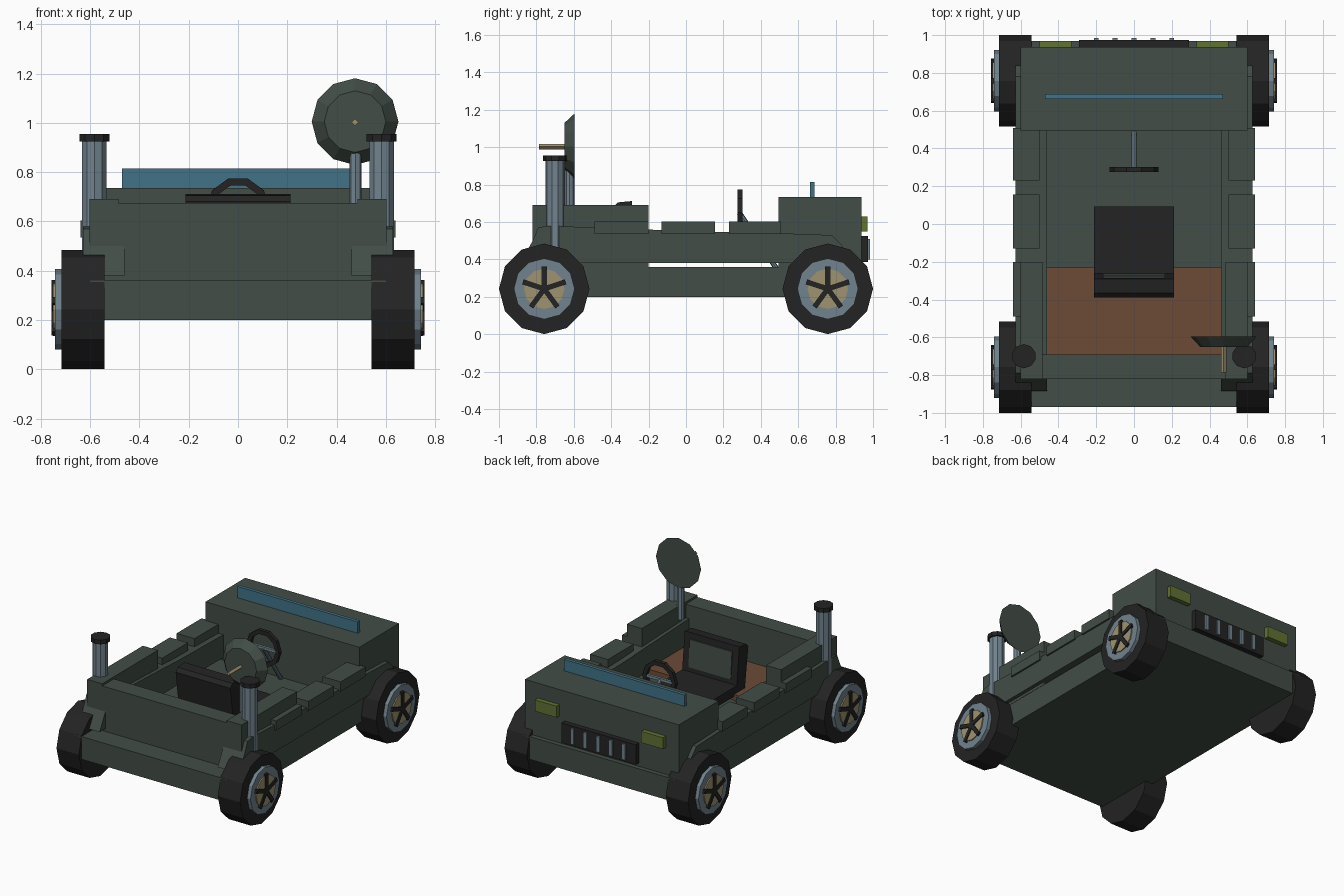
import bpy, bmesh, math
from mathutils import Vector, Matrix

if "Cube" in bpy.data.objects:
    bpy.data.objects.remove(bpy.data.objects["Cube"])


def material(name, rgb):
    m = bpy.data.materials.new(name)
    m.diffuse_color = (*rgb, 1)
    m.use_nodes = True
    m.node_tree.nodes["Principled BSDF"].inputs["Base Color"].default_value = m.diffuse_color
    return m


GREEN = material("dark green paint", (0.054, 0.074, 0.061))
BLACK = material("black rubber", (0.017, 0.017, 0.017))
BROWN = material("brown floor", (0.150, 0.070, 0.038))
BLUE = material("blue glass", (0.054, 0.170, 0.245))
STEEL = material("steel grey", (0.165, 0.225, 0.268))
TAN = material("tan metal", (0.345, 0.290, 0.160))
LIME = material("lime lamp", (0.120, 0.168, 0.032))


def finish(name, bm, mat):
    bmesh.ops.recalc_face_normals(bm, faces=bm.faces)
    me = bpy.data.meshes.new(name)
    bm.to_mesh(me)
    bm.free()
    me.materials.append(mat)
    ob = bpy.data.objects.new(name, me)
    bpy.context.collection.objects.link(ob)
    return ob


def add_box(bm, lo, hi, rot=Matrix()):
    lo, hi = Vector(lo), Vector(hi)
    mat = rot @ Matrix.Translation((lo + hi) / 2) @ Matrix.Diagonal((*(hi - lo), 1))
    bmesh.ops.create_cube(bm, size=1, matrix=mat)


def box(name, mat, x, y, z):
    bm = bmesh.new()
    add_box(bm, (x[0], y[0], z[0]), (x[1], y[1], z[1]))
    return finish(name, bm, mat)


def rod(name, mat, p0, p1, r0, r1=None, n=12):
    p0, p1 = Vector(p0), Vector(p1)
    d = p1 - p0
    m = Matrix.Translation((p0 + p1) / 2) @ d.to_track_quat('Z', 'Y').to_matrix().to_4x4()
    bm = bmesh.new()
    bmesh.ops.create_cone(bm, cap_ends=True, segments=n, radius1=r0,
                          radius2=r0 if r1 is None else r1, depth=d.length, matrix=m)
    return finish(name, bm, mat)


def extrude_x(name, mat, profile, x0, x1):
    bm = bmesh.new()
    f = bm.faces.new([bm.verts.new((x0, y, z)) for y, z in profile])
    r = bmesh.ops.extrude_face_region(bm, geom=[f])
    bmesh.ops.translate(bm, vec=(x1 - x0, 0, 0),
                        verts=[v for v in r['geom'] if isinstance(v, bmesh.types.BMVert)])
    return finish(name, bm, mat)


def sx(s, a, b):
    return (min(s * a, s * b), max(s * a, s * b))


# Hull, hood and rear body
box("hull", GREEN, (-.6, .6), (-.97, .97), (.2, .36))
box("hood", GREEN, (-.6, .6), (.495, .937), (.36, .735))
box("rear_wall", GREEN, (-.6, .6), (-.82, -.69), (.36, .675))
box("cargo_floor", BROWN, (-.46, .46), (-.69, -.23), (.36, .40))
box("windshield", BLUE, (-.47, .47), (.663, .687), (.735, .815))

# Body sides, mirrored left and right
SIDE = [(-.885, .38), (-.82, .5), (-.79, .57), (-.74, .58), (-.2, .56), (.0, .55),
        (.5, .54), (.78, .53), (.83, .48), (.89, .38)]
for s, tag in ((-1, "left"), (1, "right")):
    extrude_x("side_panel_" + tag, GREEN, SIDE, s * .46, s * .628)
    box("rear_corner_" + tag, GREEN, sx(s, .485, .602), (-.82, -.2), (.36, .69))
    for i, (y0, y1) in enumerate(((-.49, -.2), (-.13, .155), (.23, .508))):
        box(f"side_pad_{tag}_{i}", GREEN, sx(s, .5, .64), (y0, y1), (.535, .603))
    # Stack with cap
    x = s * .583
    rod("stack_" + tag, STEEL, (x, -.7, .38), (x, -.7, .93), .052, n=10)
    rod("stack_cap_" + tag, BLACK, (x, -.7, .925), (x, -.7, .955), .064, n=10)
    # Headlight
    box("headlight_" + tag, LIME, sx(s, .33, .5), (.937, .97), (.55, .63))

# Grille
box("grille", BLACK, (-.29, .29), (.937, .973), (.385, .525))
for i in range(5):
    x = -.2 + .1 * i
    box(f"grille_bar_{i}", STEEL, (x - .013, x + .013), (.95, .985), (.4, .51))

# Wheels
for s, a in ((-1, "left"), (1, "right")):
    for y, b in ((-.758, "rear"), (.758, "front")):
        t, z = f"{b}_{a}", .243
        rod("tire_" + t, BLACK, (s * .542, y, z), (s * .716, y, z), .242)
        rod("rim_" + t, STEEL, (s * .71, y, z), (s * .742, y, z), .163)
        rod("hub_" + t, TAN, (s * .735, y, z), (s * .75, y, z), .108)
        bm = bmesh.new()
        for k in range(5):
            rot = Matrix.Translation((s * .748, y, z)) @ Matrix.Rotation(k * math.tau / 5, 4, 'X')
            add_box(bm, (-.009, -.014, 0), (.009, .014, .12), rot)
        finish("spokes_" + t, bm, BLACK)

# Seat with reclined back and green cushion
box("seat_cushion", BLACK, (-.213, .213), (-.33, .092), (.385, .45))
extrude_x("seat_back", BLACK, [(-.35, .385), (-.255, .385), (-.29, .712), (-.365, .705), (-.39, .68)],
          -.213, .213)
extrude_x("seat_back_pad", GREEN, [(-.27, .48), (-.262, .48), (-.276, .67), (-.29, .67)], -.165, .165)

# Steering wheel: ten-sided ring swept around the y axis
bm = bmesh.new()
rings = []
for k in range(10):
    a = k * math.tau / 10
    rings.append([bm.verts.new((r * math.cos(a), y, .65 + r * math.sin(a)))
                  for r, y in ((.13, .275), (.13, .302), (.1, .302), (.1, .275))])
for k in range(10):
    p, q = rings[k], rings[(k + 1) % 10]
    for j in range(4):
        bm.faces.new((p[j], p[(j + 1) % 4], q[(j + 1) % 4], q[j]))
finish("steering_wheel", bm, BLACK)
box("steering_spoke", STEEL, (-.105, .105), (.28, .298), (.64, .66))
rod("steering_column", STEEL, (0, .285, .65), (0, .485, .35), .014, n=8)

# Dish antenna on its post
rod("dish_post", STEEL, (.477, -.622, .6), (.477, -.622, .885), .025, n=8)
rod("dish", GREEN, (.475, -.65, 1.005), (.475, -.595, 1.005), .125, .176)
rod("dish_feed", TAN, (.475, -.785, 1.003), (.475, -.64, 1.003), .014, n=4)
